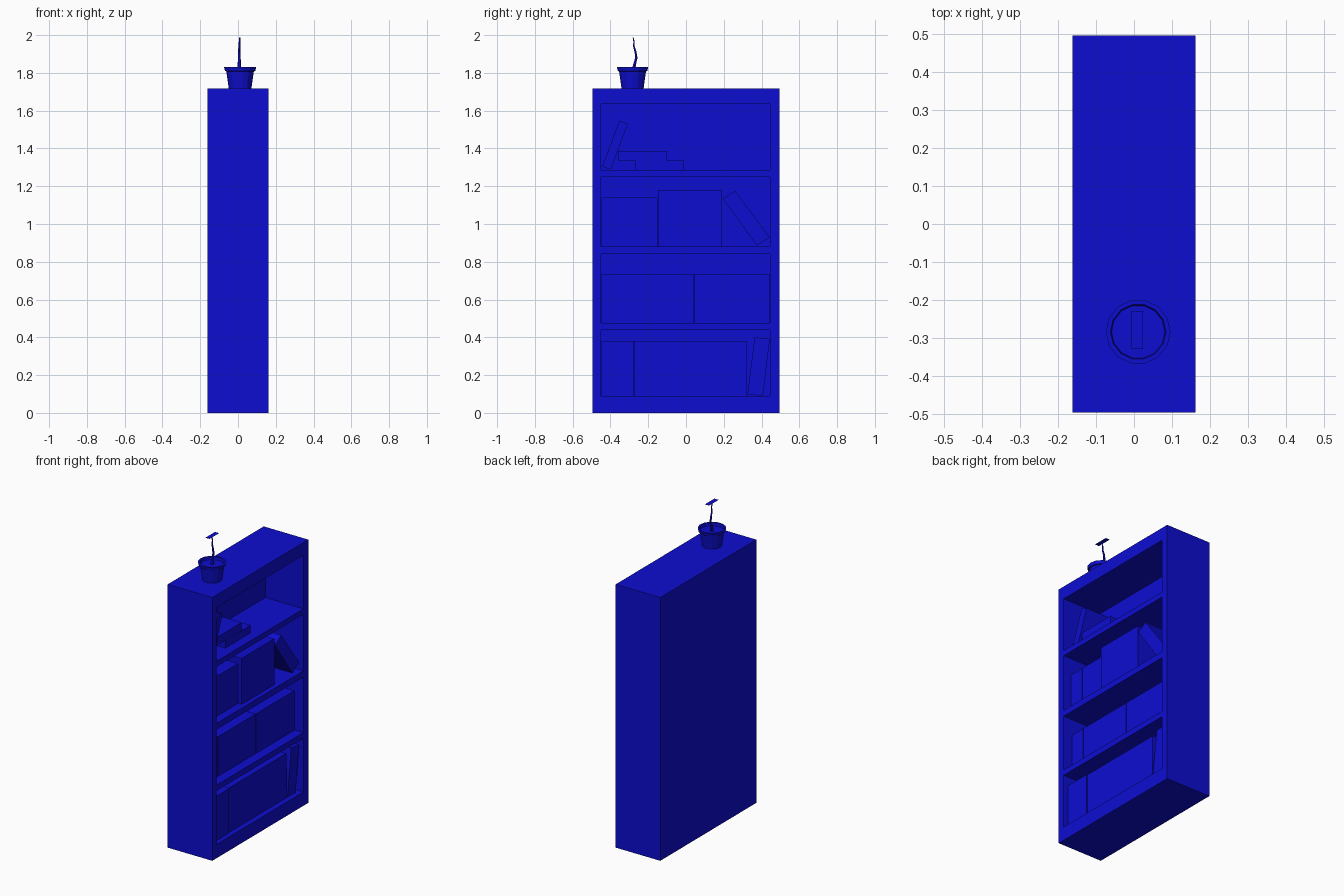
import bpy, bmesh, math
from mathutils import Vector

if "Cube" in bpy.data.objects:
    bpy.data.objects.remove(bpy.data.objects["Cube"])

blue = bpy.data.materials.new("deep_blue")
blue.diffuse_color = (0.004, 0.004, 0.64, 1.0)
blue.use_nodes = True
blue.node_tree.nodes["Principled BSDF"].inputs["Base Color"].default_value = blue.diffuse_color


def make_object(name, bm):
    bmesh.ops.recalc_face_normals(bm, faces=bm.faces)
    mesh = bpy.data.meshes.new(name)
    bm.to_mesh(mesh)
    bm.free()
    mesh.materials.append(blue)
    ob = bpy.data.objects.new(name, mesh)
    bpy.context.collection.objects.link(ob)
    return ob


def add_prism(bm, profile, x0, x1):
    """Extrude a (y, z) outline from x0 to x1."""
    face = bm.faces.new([bm.verts.new((x0, y, z)) for y, z in profile])
    geom = bmesh.ops.extrude_face_region(bm, geom=[face])["geom"]
    verts = [g for g in geom if isinstance(g, bmesh.types.BMVert)]
    bmesh.ops.translate(bm, verts=verts, vec=(x1 - x0, 0, 0))


def prism(name, profile, x0, x1):
    bm = bmesh.new()
    add_prism(bm, profile, x0, x1)
    return make_object(name, bm)


def rect(y0, y1, z0, z1):
    return [(y0, z0), (y1, z0), (y1, z1), (y0, z1)]


def add_rings(bm, rings, sides):
    """Bridge (x, y, z, radius) rings and cap both ends."""
    loops = []
    for x, y, z, r in rings:
        loops.append([bm.verts.new((x + r * math.cos(2 * math.pi * i / sides),
                                    y + r * math.sin(2 * math.pi * i / sides), z))
                      for i in range(sides)])
    for a, b in zip(loops, loops[1:]):
        for i in range(sides):
            j = (i + 1) % sides
            bm.faces.new((a[i], a[j], b[j], b[i]))
    bm.faces.new(loops[0][::-1])
    bm.faces.new(loops[-1])


# Bookcase body with four compartments cut in from the right side
BACK = -0.115
case = prism("bookcase", rect(-0.495, 0.495, 0, 1.718), -0.161, 0.161)
bm = bmesh.new()
for z0, z1 in ((0.09, 0.44), (0.477, 0.84), (0.88, 1.25), (1.285, 1.635)):
    add_prism(bm, rect(-0.45, 0.446, z0, z1), BACK, 0.3)
cutter = make_object("compartment_cutter", bm)
cutter.hide_render = True
cutter.hide_viewport = False
cutter.display_type = 'WIRE'
mod = case.modifiers.new("compartments", 'BOOLEAN')
mod.operation = 'DIFFERENCE'
mod.solver = 'EXACT'
mod.object = cutter
bpy.context.view_layer.objects.active = case
bpy.ops.object.modifier_apply(modifier=mod.name)
bpy.data.objects.remove(cutter, do_unlink=True)

# Upright book rows: y range, z range, front x
rows = [
    (-0.448, -0.277, 0.09, 0.38, 0.130),
    (-0.275, 0.32, 0.09, 0.38, 0.125),
    (-0.448, -0.348, 0.477, 0.735, 0.097),
    (-0.346, 0.042, 0.477, 0.735, 0.097),
    (0.045, 0.442, 0.477, 0.735, 0.097),
    (-0.448, -0.348, 0.88, 1.14, 0.105),
    (-0.346, -0.15, 0.88, 1.14, 0.105),
    (-0.148, 0.19, 0.88, 1.18, 0.130),
]
for i, (y0, y1, z0, z1, front) in enumerate(rows):
    prism(f"book_block_{i + 1}", rect(y0, y1, z0, z1), BACK + 0.01, front)

# Books lying flat on the top shelf
prism("flat_book_lower", rect(-0.27, -0.01, 1.285, 1.335), -0.06, 0.097)
prism("flat_book_upper", rect(-0.36, -0.10, 1.336, 1.387), -0.06, 0.097)

# Leaning books
prism("leaning_book_bottom", [(0.325, 0.095), (0.408, 0.092), (0.444, 0.392), (0.363, 0.40)], -0.09, 0.130)
prism("leaning_book_middle", [(0.375, 0.885), (0.442, 0.93), (0.26, 1.175), (0.195, 1.135)], -0.09, 0.130)
prism("leaning_book_top", [(-0.443, 1.305), (-0.398, 1.288), (-0.308, 1.53), (-0.353, 1.546)], -0.06, 0.105)

# Plant pot with a flared rim and sunken soil
PX, PY = 0.011, -0.283
bm = bmesh.new()
add_rings(bm, [(PX, PY, z, r) for z, r in (
    (1.718, 0.060), (1.808, 0.073), (1.810, 0.080), (1.830, 0.085),
    (1.830, 0.073), (1.812, 0.070))], 14)
make_object("plant_pot", bm)

# Wavy tapering stem
bm = bmesh.new()
add_rings(bm, [(PX - 0.003, -0.279, 1.810, 0.011), (PX - 0.004, -0.272, 1.845, 0.009),
               (PX - 0.004, -0.263, 1.880, 0.007), (PX - 0.005, -0.267, 1.910, 0.006),
               (PX - 0.004, -0.276, 1.940, 0.005), (PX - 0.003, -0.275, 1.965, 0.004),
               (PX - 0.002, -0.280, 1.988, 0.003)], 6)
make_object("plant_stem", bm)

# Single flat leaf
bm = bmesh.new()
bm.faces.new([bm.verts.new((x, y, 2.0)) for x, y in
              ((-0.006, -0.328), (0.024, -0.328), (0.024, -0.229), (-0.006, -0.229))])
make_object("plant_leaf", bm)
